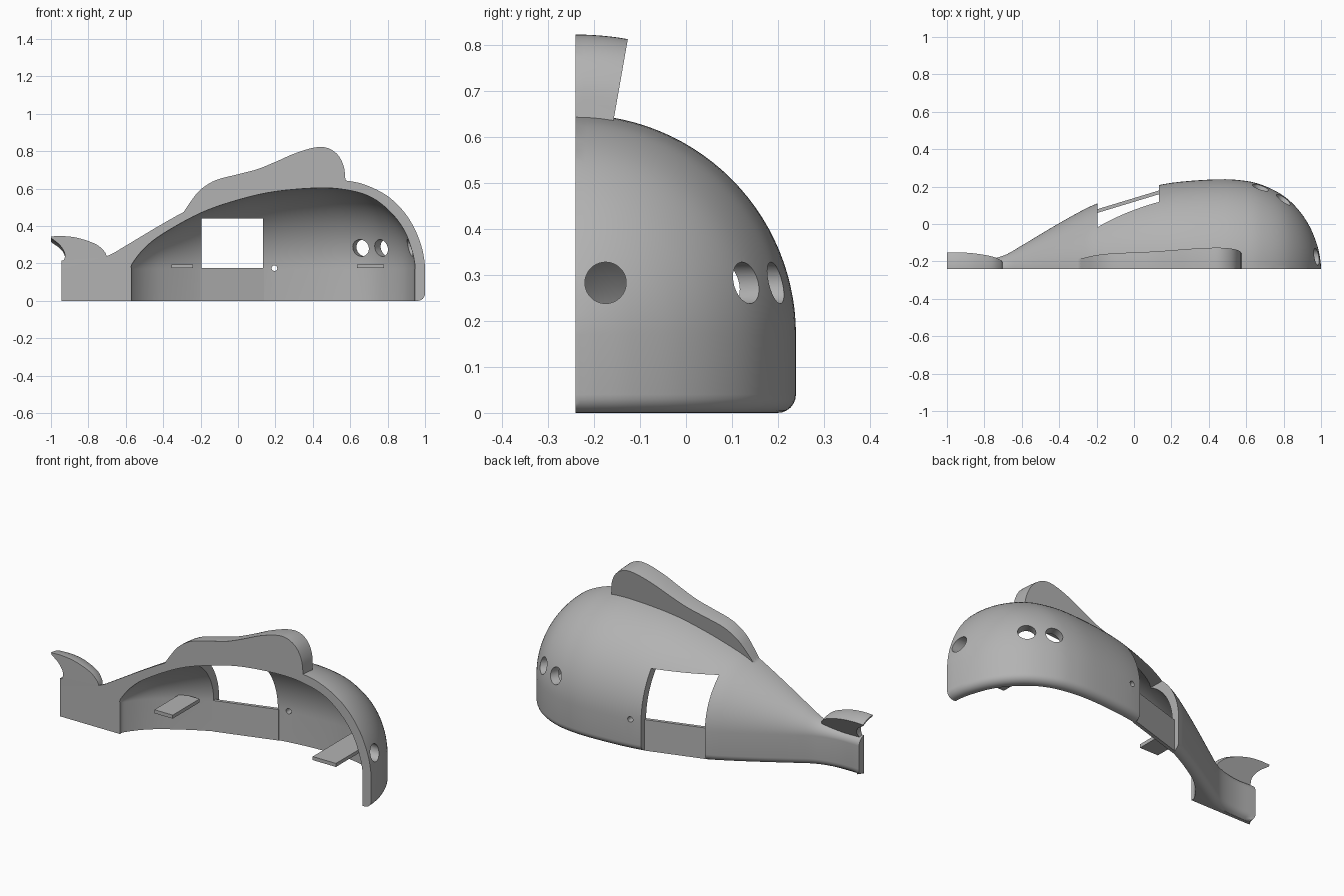
import bpy, bmesh, math
from mathutils import Vector, Matrix

AXIS_Y, AXIS_Z = -0.24, 0.17     # axis the body is revolved around

old = bpy.data.objects.get("Cube")
if old:
    bpy.data.objects.remove(old, do_unlink=True)

grey = bpy.data.materials.new("plain_grey")
grey.use_nodes = True
grey.diffuse_color = (0.45, 0.45, 0.45, 1)
grey.node_tree.nodes["Principled BSDF"].inputs["Base Color"].default_value = (0.45, 0.45, 0.45, 1)


def finish(bm, name):
    bmesh.ops.remove_doubles(bm, verts=bm.verts, dist=1e-5)
    bmesh.ops.recalc_face_normals(bm, faces=bm.faces)
    mesh = bpy.data.meshes.new(name)
    bm.to_mesh(mesh)
    bm.free()
    mesh.materials.append(grey)
    ob = bpy.data.objects.new(name, mesh)
    bpy.context.collection.objects.link(ob)
    return ob


def smooth_path(pts, steps=5):
    """Catmull-Rom curve through the points."""
    p = [Vector(q) for q in pts]
    p = [2 * p[0] - p[1]] + p + [2 * p[-1] - p[-2]]
    out = []
    for a, b, c, d in zip(p, p[1:], p[2:], p[3:]):
        for i in range(steps):
            t = i / steps
            out.append(0.5 * (2 * b + (c - a) * t + (2 * a - 5 * b + 4 * c - d) * t * t
                              + (3 * b - a - 3 * c + d) * t ** 3))
    return out + [p[-2]]


def add_rows(bm, rows, closed):
    """Skin a list of point rows with quads and return the vertex rows."""
    vr = [[bm.verts.new(q) for q in row] for row in rows]
    n = len(vr[0])
    for a, b in zip(vr, vr[1:]):
        for i in range(n if closed else n - 1):
            j = (i + 1) % n
            bm.faces.new((a[i], a[j], b[j], b[i]))
    return vr


def hull(name, outline, bottom, fillet):
    """Half-revolved dome over straight walls, with a rounded lower rim."""
    def inset(d):
        res = []
        for i, q in enumerate(outline):
            t = outline[min(i + 1, len(outline) - 1)] - outline[max(i - 1, 0)]
            nrm = Vector((-t.y, t.x)).normalized()
            s = q - nrm * min(d, q.y * 0.6 + 0.3 * max(q.x, 0) * d / 0.01)
            res.append(Vector((s.x, 0 if q.y < 1e-6 else max(s.y, 0.001))))
        return res

    side = []
    if fillet:
        for k in range(7):
            a = math.radians(15 * k)
            side.append((inset(fillet * (1 - math.sin(a))), bottom + fillet * (1 - math.cos(a))))
    else:
        side.append((outline, bottom))
    rows = [[(q.x, AXIS_Y - q.y, z) for q in o] for o, z in side]
    arc = 56
    for k in range(arc + 1):
        a = math.pi * k / arc
        rows.append([(q.x, AXIS_Y - q.y * math.cos(a), AXIS_Z + q.y * math.sin(a)) for q in outline])
    rows += [[(q.x, AXIS_Y + q.y, z) for q in o] for o, z in reversed(side)]
    bm = bmesh.new()
    vr = add_rows(bm, rows, False)
    first, last = vr[0], vr[-1]
    bm.faces.new(first + last[-2:0:-1])
    return finish(bm, name)


def sector(name, profile, degrees):
    """Sweep an x-z profile to both sides around the body axis."""
    rows = []
    for k in range(-6, 7):
        a = math.radians(degrees * k / 6)
        rows.append([(x, AXIS_Y + (z - AXIS_Z) * math.sin(a), AXIS_Z + (z - AXIS_Z) * math.cos(a))
                     for x, z in profile])
    bm = bmesh.new()
    vr = add_rows(bm, rows, True)
    bm.faces.new(vr[0])
    bm.faces.new(vr[-1])
    return finish(bm, name)


def box(name, lo, hi):
    bm = bmesh.new()
    lo, hi = Vector(lo), Vector(hi)
    bmesh.ops.create_cube(bm, size=1, matrix=Matrix.Translation((lo + hi) / 2)
                          @ Matrix.Diagonal((*(hi - lo), 1)))
    return finish(bm, name)


def rod(name, centre, direction, radius, length=0.3):
    bm = bmesh.new()
    turn = Vector(direction).to_track_quat('Z', 'Y').to_matrix().to_4x4()
    bmesh.ops.create_cone(bm, cap_ends=True, segments=40, radius1=radius, radius2=radius,
                          depth=length, matrix=Matrix.Translation(centre) @ turn)
    return finish(bm, name)


def combine(target, tool, operation):
    mod = target.modifiers.new(operation, 'BOOLEAN')
    mod.operation, mod.solver, mod.object = operation, 'EXACT', tool
    bpy.context.view_layer.objects.active = target
    bpy.ops.object.modifier_apply(modifier=mod.name)
    bpy.data.objects.remove(tool, do_unlink=True)


# Outer body: x position and radius from tail to nose
outer = [Vector((-0.945, 0))] + smooth_path([
    (-0.945, 0.045), (-0.82, 0.045), (-0.7, 0.07), (-0.6, 0.125), (-0.45, 0.215), (-0.3, 0.3),
    (-0.195, 0.35), (0, 0.415), (0.2, 0.46), (0.45, 0.479), (0.6, 0.47), (0.7, 0.443),
    (0.8, 0.39), (0.88, 0.315), (0.94, 0.225), (0.98, 0.125), (0.996, 0.05), (1, 0)])
body = hull("body_shell", outer, 0, 0.04)

# Back fin and tail fluke
fin = smooth_path([(-0.3, 0.46), (-0.25, 0.535), (-0.2, 0.595), (-0.12, 0.645), (0, 0.677),
                   (0.1, 0.703), (0.2, 0.743), (0.3, 0.787), (0.4, 0.818), (0.47, 0.82),
                   (0.53, 0.785), (0.565, 0.72), (0.575, 0.64)])
combine(body, sector("back_fin", fin + [Vector((0.57, 0.5)), Vector((-0.2, 0.4))], 10), 'UNION')
fluke = smooth_path([(-0.7, 0.235), (-0.715, 0.265), (-0.76, 0.303), (-0.85, 0.335),
                     (-0.93, 0.346), (-1, 0.345)])
fluke += smooth_path([(-0.998, 0.335), (-0.95, 0.295), (-0.925, 0.245), (-0.943, 0.19)])
combine(body, sector("tail_fluke", fluke + [Vector((-0.943, 0.175)), Vector((-0.7, 0.175))], 30), 'UNION')

# Hollow inside
inner = smooth_path([
    (-0.57, 0), (-0.565, 0.03), (-0.5, 0.112), (-0.4, 0.19), (-0.2, 0.3), (0, 0.37),
    (0.2, 0.415), (0.44, 0.434), (0.6, 0.42), (0.72, 0.38), (0.82, 0.3), (0.89, 0.205),
    (0.93, 0.1), (0.945, 0.03), (0.945, 0)])
combine(body, hull("cavity", inner, -0.05, 0), 'DIFFERENCE')

# Doorway, round windows, nose hole, pin hole
combine(body, box("doorway", (-0.195, -0.2, -0.05), (0.135, 0.4, 0.44)), 'DIFFERENCE')
for centre, direction, radius in [
        ((0.67, 0.18, 0.283), (0.38, 0.92, 0), 0.045),
        ((0.795, 0.125, 0.283), (0.6, 0.8, 0), 0.045),
        ((0.95, -0.175, 0.283), (1, 0, 0), 0.045),
        ((0.195, 0.2, 0.175), (0, 1, 0), 0.015)]:
    combine(body, rod("hole", centre, direction, radius), 'DIFFERENCE')

# Keep only the rear half
combine(body, box("front_half", (-2, -2, -1), (2, AXIS_Y, 2)), 'DIFFERENCE')
bpy.ops.object.select_all(action='DESELECT')
body.select_set(True)
bpy.context.view_layer.objects.active = body
bpy.ops.object.shade_smooth_by_angle(angle=math.radians(30))

# Thin sill panel closing the doorway below
bm = bmesh.new()
corners = [(-0.2, 0.058), (0.14, 0.161), (0.14, 0.181), (-0.2, 0.078)]
add_rows(bm, [[(x, y, z) for x, y in corners] for z in (0, 0.175)], True)
bmesh.ops.holes_fill(bm, edges=bm.edges)
finish(bm, "door_sill")

# Inner shelves reaching the shell wall
box("tail_shelf", (-0.355, AXIS_Y, 0.175), (-0.24, 0.0, 0.195))
box("nose_shelf", (0.635, AXIS_Y, 0.175), (0.78, 0.11, 0.195))
